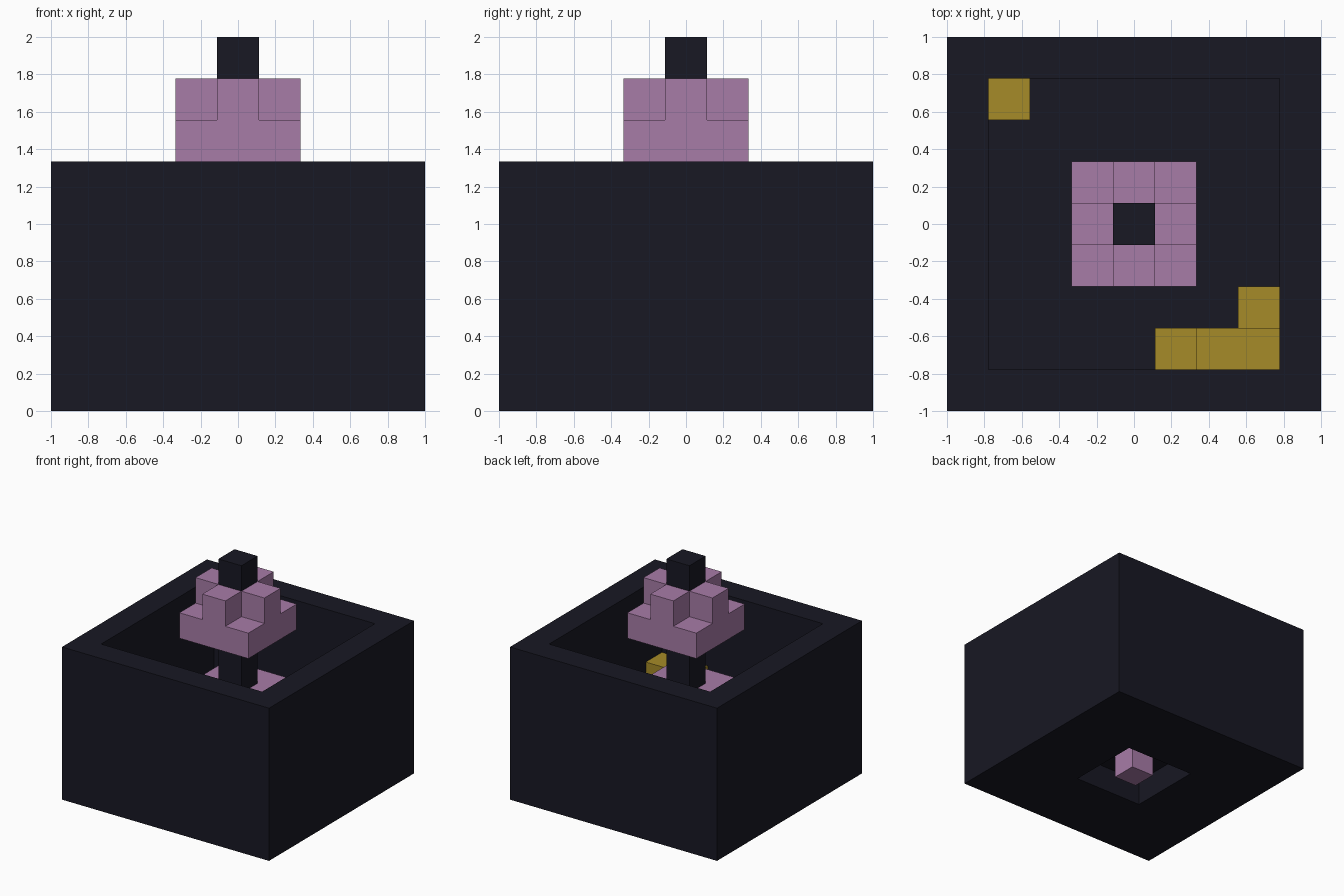
import bpy
import bmesh
from mathutils import Matrix, Vector

U = 2 / 9  # one block of the build grid

if "Cube" in bpy.data.objects:
    bpy.data.objects.remove(bpy.data.objects["Cube"], do_unlink=True)


def material(name, rgb):
    mat = bpy.data.materials.new(name)
    mat.use_nodes = True
    colour = (*rgb, 1)
    mat.diffuse_color = colour
    mat.node_tree.nodes["Principled BSDF"].inputs["Base Color"].default_value = colour
    return mat


dark = material("dark slate", (0.009, 0.009, 0.017))
pink = material("dusty pink", (0.39, 0.20, 0.39))
gold = material("old gold", (0.38, 0.257, 0.021))


def add_object(name, bm, mat):
    bmesh.ops.recalc_face_normals(bm, faces=bm.faces)
    mesh = bpy.data.meshes.new(name)
    bm.to_mesh(mesh)
    bm.free()
    mesh.materials.append(mat)
    obj = bpy.data.objects.new(name, mesh)
    bpy.context.collection.objects.link(obj)


def box_mesh(center, size):
    """Box whose centre (x, y), base z and size are counted in blocks."""
    bm = bmesh.new()
    x, y, z = center
    place = Matrix.Translation(Vector((x, y, z + size[2] / 2)) * U)
    scale = Matrix.Diagonal((*[s * U for s in size], 1))
    bmesh.ops.create_cube(bm, size=1, matrix=place @ scale)
    bm.normal_update()
    return bm


def block(name, center, size, mat):
    add_object(name, box_mesh(center, size), mat)


def inset(bm, face, blocks):
    bmesh.ops.inset_region(bm, faces=[face], thickness=blocks * U, use_even_offset=True)


# Open basin: walls one block thick, with a square hole in the floor
bm = box_mesh((0, 0, 0), (9, 9, 6))
floor = max(bm.faces, key=lambda f: f.normal.z)
bottom = min(bm.faces, key=lambda f: f.normal.z)
inset(bm, floor, 1)
rim_face = floor
well = bmesh.ops.extrude_discrete_faces(bm, faces=[rim_face])
floor = well["faces"][0]
bmesh.ops.translate(bm, verts=floor.verts, vec=(0, 0, -5 * U))
bm.normal_update()
inset(bm, floor, 2)
inset(bm, bottom, 3)
hole_edges = list(floor.edges) + list(bottom.edges)
bmesh.ops.delete(bm, geom=[floor, bottom], context="FACES_ONLY")
bmesh.ops.bridge_loops(bm, edges=hole_edges)
add_object("basin", bm, dark)

# Central fountain, from the drain up to the tip
block("drain_plug", (0, 0, 0), (1, 1, 1), pink)
block("pedestal", (0, 0, 1), (3, 3, 1), dark)
block("lower_tier", (0, 0, 2), (3, 3, 2), pink)
block("column", (0, 0, 4), (1, 1, 5), dark)
block("crown_base", (0, 0, 6), (3, 3, 1), pink)
for side, x, y in (("left", 1, 0), ("right", -1, 0), ("front", 0, -1), ("back", 0, 1)):
    block("crown_arm_" + side, (x, y, 7), (1, 1, 1), pink)

# Gold pieces lying on the basin floor
block("gold_stack", (2.5, -3, 1), (2, 1, 2), gold)
for place, x, y in (("front", 1, -3), ("side", 3, -2), ("far", -3, 3)):
    block("gold_piece_" + place, (x, y, 1), (1, 1, 1), gold)
